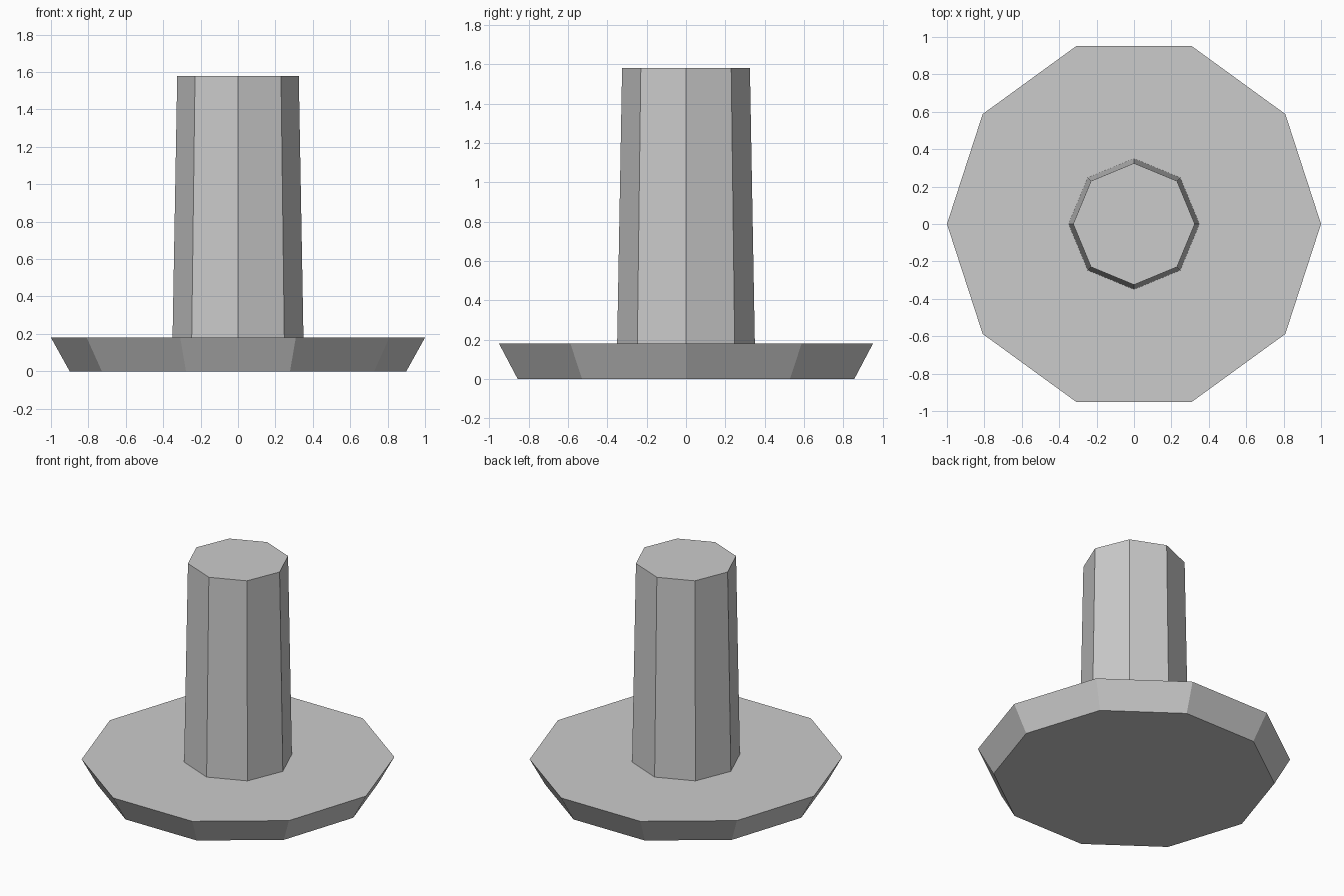
import bpy
import math

default = bpy.data.objects.get("Cube")
if default:
    bpy.data.objects.remove(default, do_unlink=True)

# Single plain grey material
GREY = (0.6, 0.6, 0.6, 1.0)
grey = bpy.data.materials.new("plain_grey")
grey.use_nodes = True
grey.diffuse_color = GREY
grey.node_tree.nodes["Principled BSDF"].inputs["Base Color"].default_value = GREY


def tapered_prism(name, sides, r_bottom, r_top, z_bottom, z_top):
    """Flat-shaded prism with one corner on the +x axis."""
    bpy.ops.mesh.primitive_cone_add(
        vertices=sides, radius1=r_bottom, radius2=r_top,
        depth=z_top - z_bottom, location=(0, 0, (z_bottom + z_top) / 2))
    obj = bpy.context.object
    obj.name = name
    obj.rotation_euler.z = math.pi / 2
    bpy.ops.object.transform_apply(location=True, rotation=True, scale=True)
    obj.data.materials.append(grey)
    return obj


# Ten-sided base that flares upward
tapered_prism("base", 10, 0.9, 1.0, 0.0, 0.18)

# Eight-sided post that narrows slightly toward the top
tapered_prism("post", 8, 0.35, 0.325, 0.18, 1.58)
